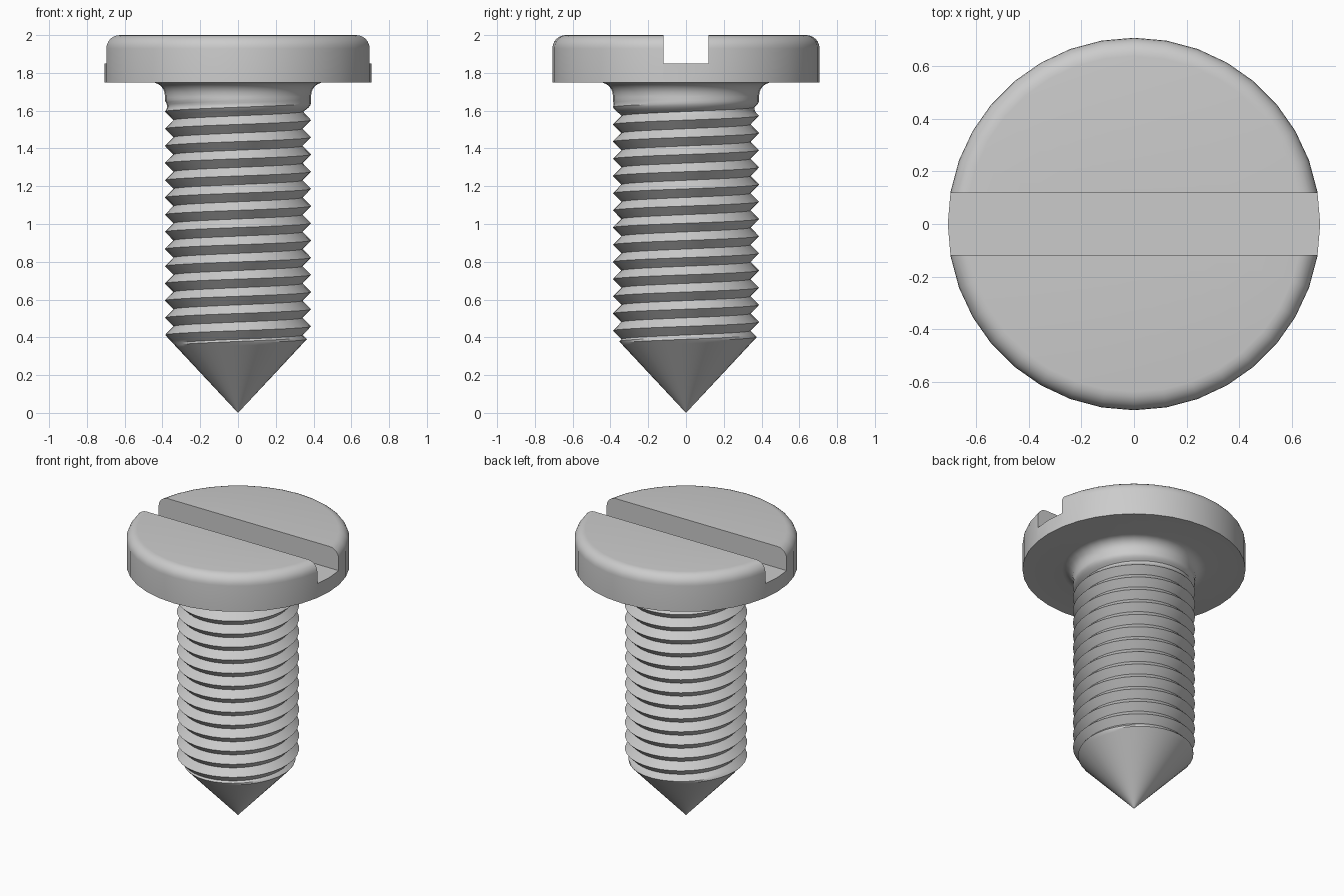
import bpy, bmesh, math

if "Cube" in bpy.data.objects:
    bpy.data.objects.remove(bpy.data.objects["Cube"])

N = 36                 # sides around the axis
PITCH, ROWS = 0.091, 8 # thread pitch, mesh rows per turn
CREST, DEPTH = 0.387, 0.045
NECK = 1.68            # where the plain neck meets the fillet
CREST_Z = 1.55         # height of one thread crest at +x

steel = bpy.data.materials.new("grey steel")
steel.diffuse_color = (0.6, 0.6, 0.6, 1)
steel.use_nodes = True
steel.node_tree.nodes["Principled BSDF"].inputs["Base Color"].default_value = steel.diffuse_color

bm = bmesh.new()
cache = {}


def vert(r, a, z):
    p = (r * math.cos(a), r * math.sin(a), z)
    key = tuple(round(c, 5) + 0.0 for c in p)
    if key not in cache:
        cache[key] = bm.verts.new(p)
    return cache[key]


def face(vs):
    vs = list(dict.fromkeys(vs))
    if len(vs) > 2 and not bm.faces.get(vs):
        bm.faces.new(vs)


def thread_vert(j, i):
    # helical V thread, fading into the neck and trimmed by the cone point
    a = 2 * math.pi * i / N
    z = CREST_Z + PITCH * (i / N + j / ROWS)
    z = min(max(z, 0.0), NECK)
    t = (j % ROWS) / ROWS
    fade = min(1, max(0, (1.65 - z) / 0.06))
    r = CREST - DEPTH * fade * (1 - abs(2 * t - 1))
    return vert(min(r, z * 0.935), a, z)


# threaded shank with cone point
for j in range(-19 * ROWS, 3 * ROWS):
    for i in range(N):
        face([thread_vert(j, i), thread_vert(j, i + 1),
              thread_vert(j + 1, i + 1), thread_vert(j + 1, i)])


def arc(cx, cz, r, a0, a1, n=6):
    return [(cx + r * math.cos(math.radians(a0 + (a1 - a0) * k / n)),
             cz + r * math.sin(math.radians(a0 + (a1 - a0) * k / n)))
            for k in range(n + 1)]


# fillet and head, turned from a profile
profile = (arc(CREST + 0.07, NECK, 0.07, 180, 90) + [(0.707, 1.75)]
           + arc(0.637, 1.93, 0.07, 0, 90) + [(0, 2.0)])
for (r0, z0), (r1, z1) in zip(profile, profile[1:]):
    for i in range(N):
        a, b = 2 * math.pi * i / N, 2 * math.pi * (i + 1) / N
        face([vert(r0, a, z0), vert(r0, b, z0), vert(r1, b, z1), vert(r1, a, z1)])

bmesh.ops.recalc_face_normals(bm, faces=bm.faces)
mesh = bpy.data.meshes.new("slotted_screw")
bm.to_mesh(mesh)
bm.free()
screw = bpy.data.objects.new("slotted_screw", mesh)
bpy.context.collection.objects.link(screw)
mesh.materials.append(steel)

# driver slot
bpy.ops.mesh.primitive_cube_add(size=1, location=(0, 0, 2.05))
cutter = bpy.context.object
cutter.name = "slot_cutter"
cutter.scale = (2, 0.236, 0.4)
cutter.hide_render = True
cutter.data.materials.append(steel)
bpy.context.view_layer.update()

bpy.ops.object.select_all(action='DESELECT')
screw.select_set(True)
bpy.context.view_layer.objects.active = screw
cut = screw.modifiers.new("slot", 'BOOLEAN')
cut.operation = 'DIFFERENCE'
cut.solver = 'EXACT'
cut.object = cutter
bpy.ops.object.modifier_apply(modifier=cut.name)
bpy.data.objects.remove(cutter)
bpy.ops.object.shade_smooth_by_angle(angle=math.radians(30))
